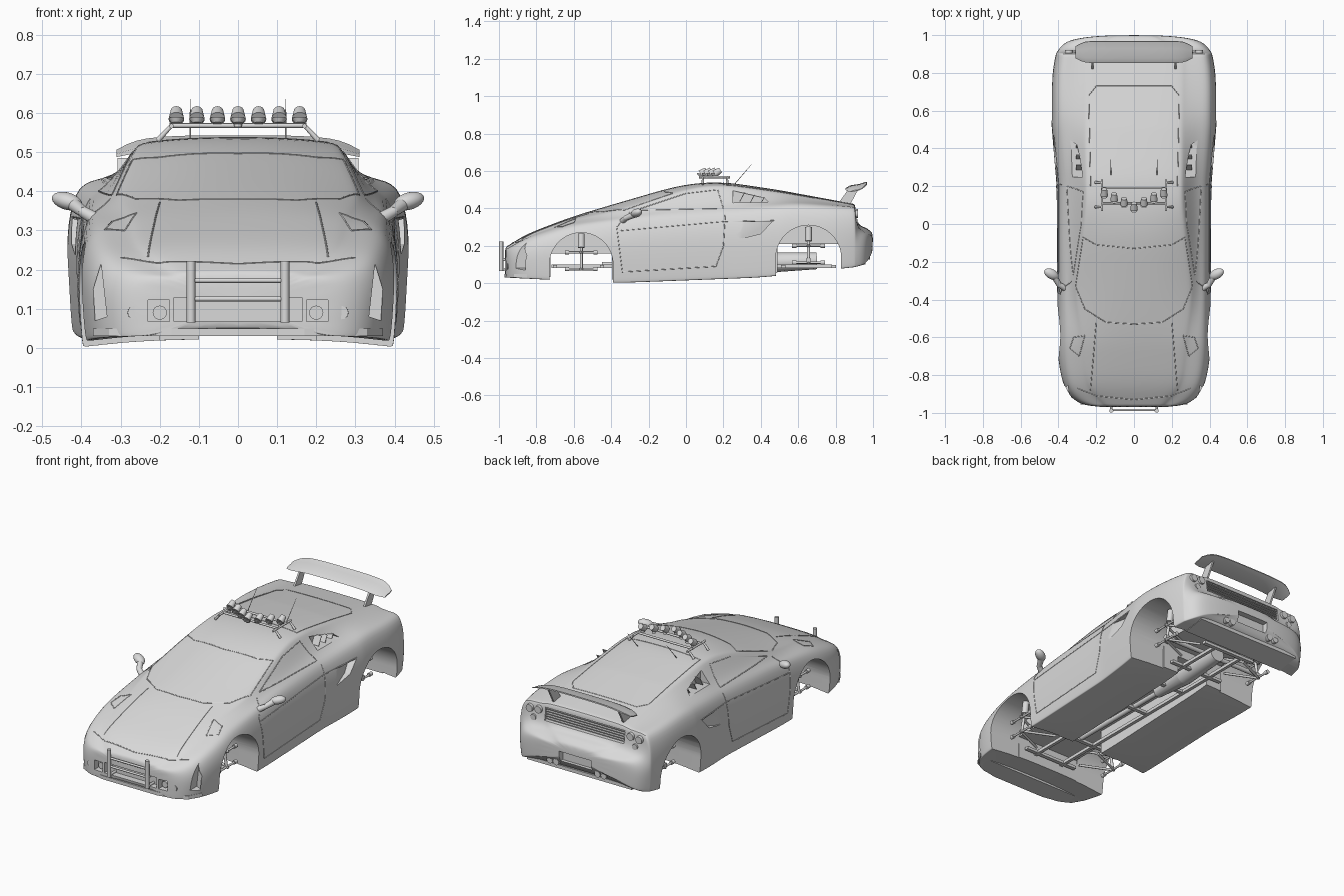
import bpy, bmesh, math
from mathutils import Vector, Matrix
from mathutils.bvhtree import BVHTree

cube = bpy.data.objects.get("Cube")
if cube:
    bpy.data.objects.remove(cube)

shade = (.7, .7, .7, 1)
grey = bpy.data.materials.new("light_grey")
grey.use_nodes = True
grey.diffuse_color = shade
grey.node_tree.nodes["Principled BSDF"].inputs["Base Color"].default_value = shade


def finish(name, bm, mirror=False):
    if mirror:
        geometry = bm.verts[:] + bm.edges[:] + bm.faces[:]
        for v in bmesh.ops.duplicate(bm, geom=geometry)["geom"]:
            if isinstance(v, bmesh.types.BMVert):
                v.co.x *= -1
    bm.normal_update()
    bmesh.ops.recalc_face_normals(bm, faces=bm.faces[:])
    mesh = bpy.data.meshes.new(name)
    bm.to_mesh(mesh)
    bm.free()
    mesh.materials.append(grey)
    ob = bpy.data.objects.new(name, mesh)
    bpy.context.collection.objects.link(ob)
    return ob


def activate(ob):
    bpy.ops.object.select_all(action="DESELECT")
    ob.select_set(True)
    bpy.context.view_layer.objects.active = ob


def smooth(ob):
    activate(ob)
    bpy.ops.object.shade_smooth_by_angle(angle=math.radians(32))
    return ob


def apply_modifier(ob, kind, **settings):
    activate(ob)
    modifier = ob.modifiers.new(kind, kind)
    for key, value in settings.items():
        setattr(modifier, key, value)
    bpy.ops.object.modifier_apply(modifier=modifier.name)


def box(name, centre, size, mirror=False, tilt=0):
    bm = bmesh.new()
    place = Matrix.Translation(centre) @ Matrix.Rotation(tilt, 4, "X") @ Matrix.Diagonal((*size, 1))
    bmesh.ops.create_cube(bm, size=1, matrix=place)
    return finish(name, bm, mirror)


def rods(name, parts, mirror=False):
    """Each part: start, end, start radius, end radius."""
    bm = bmesh.new()
    for start, end, radius, end_radius in parts:
        start, end = Vector(start), Vector(end)
        aim = (end - start).to_track_quat("Z", "Y").to_matrix().to_4x4()
        bmesh.ops.create_cone(bm, cap_ends=True, segments=16, radius1=radius, radius2=end_radius,
                              depth=(end - start).length,
                              matrix=Matrix.Translation((start + end) / 2) @ aim)
    return smooth(finish(name, bm, mirror))


def loft(name, rings, mirror=False):
    """Closed skin through matching rings of points."""
    bm = bmesh.new()
    rings = [[bm.verts.new(p) for p in ring] for ring in rings]
    for a, b in zip(rings, rings[1:]):
        for i in range(len(a)):
            bm.faces.new((a[i - 1], a[i], b[i], b[i - 1]))
    bm.faces.new(rings[0])
    bm.faces.new(rings[-1])
    return finish(name, bm, mirror)


def prism(name, outline, axis, low, high, mirror=False):
    """Outline in the plane across the axis, run from low to high."""
    return loft(name, [[p[:axis] + (d,) + p[axis:] for p in outline] for d in (low, high)], mirror)


# body shell: each guide line runs nose to tail
guides = {
    "bottom": [(-.97, .03), (-.38, 0), (.4, .03), (.9, .085), (.96, .1), (1, .17)],
    "width": [(-.97, .2), (-.955, .28), (-.92, .335), (-.85, .38), (-.7, .405), (.2, .41), (.52, .437),
              (.78, .437), (.9, .415), (.96, .375), (.985, .3), (1, .15)],
    "shoulder": [(-.97, .17), (-.85, .235), (-.6, .305), (-.2, .36), (.25, .39), (.6, .425),
                 (.905, .405), (.912, .29), (1, .25)],
    "edge": [(-.97, .14), (-.85, .25), (-.6, .27), (-.38, .305), (.1, .25), (.5, .25), (.9, .26), (1, .1)],
    "top": [(-.97, .19), (-.85, .265), (-.6, .36), (-.38, .427), (-.05, .522), (.1, .541),
            (.25, .536), (.5, .498), (.905, .423), (.912, .31), (.96, .3), (1, .267)],
    "crown": [(-.97, .004), (-.6, .014), (-.38, .04), (-.05, .03), (.1, .015), (1, .003)]}


def guide(name, y):
    for (a, u), (b, v) in zip(guides[name], guides[name][1:]):
        if y <= b:
            return u + (v - u) * (y - a) / (b - a)


def section(y):
    bottom, w, shoulder, edge, top, crown = (guide(name, y) for name in guides)
    sx, rise, brow = w * .94, shoulder - bottom, top - crown
    blend = .5 if y < -.45 else .17
    half = [(.6 * w, bottom + .017), (.95 * w, bottom), (.97 * w, bottom), (.98 * w, bottom + .01),
            (w, bottom + .4 * rise), (w, bottom + .72 * rise), (sx, shoulder),
            (sx + .4 * (edge - sx), shoulder + blend * (brow - shoulder)),
            (edge + .01, brow - .01), (edge, brow), (.55 * edge, top - .2 * crown)]
    left = [(x, y, z) for x, z in half]
    right = [(-x, y, z) for x, z in reversed(half)]
    return [(0, y, bottom + .02)] + left + [(0, y, top)] + right


stations = sorted({y for line in guides.values() for y, value in line})
body = loft("body_shell", [section(y) for y in stations])
apply_modifier(body, "SUBSURF", levels=2)
skin = BVHTree.FromObject(body, bpy.context.evaluated_depsgraph_get())


def arch(y, z, r):
    angles = [math.pi * i / 32 for i in range(33)]
    return [(y + r * math.cos(a), z + r * math.sin(a)) for a in angles] + [(y - r, -.1), (y + r, -.1)]


# openings cut from the shell
wheels = {"front": (-.56, .1, .17), "rear": (.655, .135, .175)}
cutters = [prism(end + "_arch_cut", arch(*place), 0, .2, .6, True) for end, place in wheels.items()]
scoop = [(.2, .26), (.3, .24), (.4, .265), (.46, .33), (.3, .325), (.22, .3)]
vent = [(.335, .08), (.365, .07), (.37, .15), (.35, .215)]
slit = [(.25, .43), (.44, .435), (.42, .455), (.25, .495)]
cutters += [
    box("tunnel_cut", (0, .06, .02), (.2, 1.5, .28)),
    box("front_bay_cut", (0, -.56, .04), (.41, .33, .24)),
    box("rear_bay_cut", (0, .66, .06), (.41, .34, .3)),
    box("grille_cut", (0, -.98, .098), (.33, .1, .06)),
    box("duct_cut", (.203, -.97, .095), (.055, .09, .055), True),
    box("rear_grille_cut", (0, .93, .36), (.5, .08, .07)),
    box("plate_recess_cut", (0, 1, .19), (.2, .07, .06)),
    prism("corner_vent_cut", vent, 1, -1, -.85, True),
    prism("quarter_slit_cut", slit, 0, .265, .5, True),
    loft("scoop_cut", [[(.48 - .22 * y, y, z) for y, z in scoop], [(.5, y, z) for y, z in scoop]], True)]
for cutter in cutters:
    apply_modifier(body, "BOOLEAN", operation="DIFFERENCE", solver="EXACT", object=cutter)
    bpy.data.objects.remove(cutter)
smooth(body)


def seam(name, points, axis):
    """Thin raised line laid on the skin, seen along the axis."""
    curve = bpy.data.curves.new(name, "CURVE")
    curve.dimensions, curve.bevel_depth, curve.bevel_resolution = "3D", .0022, 1
    hits = []
    for p, q in zip(points, points[1:]):
        for i in range(25):
            origin = [a + (b - a) * i / 24 for a, b in zip(p, q)]
            origin.insert(axis, 2)
            aim = Vector((0, 0, 0))
            aim[axis] = -1
            hit = skin.ray_cast(Vector(origin), aim)[0]
            if hit:
                hits.append(hit)
    for side in (1, -1):
        spline = curve.splines.new("POLY")
        spline.points.add(len(hits) - 1)
        for point, hit in zip(spline.points, hits):
            point.co = (hit.x * side, hit.y, hit.z, 1)
    curve.materials.append(grey)
    ob = bpy.data.objects.new(name, curve)
    bpy.context.collection.objects.link(ob)
    activate(ob)
    bpy.ops.object.convert(target="MESH")


# panel lines
seam("door_line", [(-.3, .38), (-.37, .3), (-.34, .06), (.16, .09), (.2, .2), (.21, .38)], 0)
seam("side_window_line", [(-.27, .39), (.2, .4), (.17, .5), (0, .48), (-.27, .39)], 0)
seam("waist_line", [(-.36, .28), (.2, .33), (.47, .335)], 0)
seam("windscreen_line", [(0, -.53), (.15, -.52), (.26, -.45), (.31, -.33), (.27, -.07), (.2, -.11), (0, -.13)], 2)
seam("bonnet_line", [(.2, -.52), (.23, -.88)], 2)
seam("nose_line", [(0, -.93), (.2, -.91), (.3, -.87)], 2)
seam("headlight_line", [(.26, -.59), (.32, -.6), (.34, -.66), (.29, -.7), (.26, -.59)], 2)
seam("engine_cover_line", [(0, .2), (.23, .2), (.24, .68), (.2, .73), (0, .73)], 2)

# stepped side louvres
for i in range(3):
    size = (.045, .004, .055 - .012 * i)
    box(f"louvre_{i + 1}", (.285, .3 + .055 * i, .46 - .008 * i), size, True, -.5)

# rear wing with drooping, tapered ends
blade = [(-.055, -.008), (-.02, -.004), (.03, .006), (.06, .02), (.058, .026), (.02, .014), (-.03, .006)]
wing = []
for i in range(-12, 13):
    end = abs(i) / 12
    taper = 1 - .45 * max(0, end * 4 - 3) ** 2
    wing.append([(.31 * i / 12, .908 + y * taper, .517 - .025 * end ** 4 + z * taper) for y, z in blade])
smooth(loft("rear_wing", wing))
prism("wing_strut", [(.82, .435), (.88, .425), (.93, .518), (.875, .512)], 0, .215, .225, True)

# rear face
for i in range(5):
    box(f"rear_slat_{i + 1}", (0, .897, .332 + .014 * i), (.5, .014, .005))
lamps = [(.29, .375, .024), (.345, .37, .024), (.32, .325, .019)]
rods("rear_lamp", [((x, .88, z), (x, .92, z), r, r * .85) for x, z, r in lamps], True)
rods("exhaust_pipe", [((x, .85, .145), (x, .985, .145), .016, .018) for x in (.13, .17)], True)
prism("rear_diffuser", [(.83, .08), (.96, .1), (.96, .12), (.83, .1)], 0, -.33, .33)

# front face
rods("fog_lamp", [((.265, -.92, .09), (.265, -.955, .09), .019, .017)], True)
rods("duct_lamp", [((.2, -.9, .09), (.2, -.945, .09), .018, .018)], True)
lip = [(.37, -.85), (.33, -.92), (.27, -.95), (.17, -.97)]
prism("front_lip", lip + [(-x, y) for x, y in reversed(lip)], 2, .03, .05)
rods("bull_bar_post", [((.12, -.988, .065), (.12, -.988, .222), .011, .011)] +
     [((.12, -.988, z), (.12, -.9, z), .007, .007) for z in (.075, .125)], True)
rods("bull_bar_rail", [((-.12, -.985, z), (.12, -.985, z), .006, .006) for z in (.125, .172)])

# mirrors
bm = bmesh.new()
turn = Matrix.Translation((.437, -.265, .375)) @ Matrix.Rotation(.5, 4, "Z") @ Matrix.Rotation(-.25, 4, "Y")
bmesh.ops.create_uvsphere(bm, u_segments=20, v_segments=12, radius=1,
                          matrix=turn @ Matrix.Diagonal((.043, .026, .022, 1)))
smooth(finish("mirror_head", bm, True))
rods("mirror_arm", [((.365, -.34, .33), (.4, -.32, .35), .017, .014),
                    ((.395, -.325, .347), (.425, -.27, .37), .014, .018)], True)

# roof lamp rack and aerials
rods("roof_rack_bar", [((-.175, y, .568), (.175, y, .568), .006, .006) for y in (.11, .19)])
rods("roof_rack_side", [((.17, .07, .567), (.17, .235, .567), .006, .006)] +
     [((.17, y, .568), (.205, y, .53), .005, .007) for y in (.09, .22)], True)
for i in range(-3, 4):
    x, y = i * .0525, .09 + abs(i) * .025
    rim = (x, y - .012, .585)
    rods(f"roof_lamp_{i + 4}", [((x, y - .015, .574), rim, .012, .02), (rim, (x, y + .02, .605), .02, .015),
                                ((x, y, .565), (x, y, .59), .01, .008)])
rods("aerial", [((.122, .26, .53), (.122, .35, .635), .002, .001)], True)

# suspension
for end, (y, z, r) in wheels.items():
    low, high = z - .025, z + .065
    parts = [((.32, y, low), (.3, y, z + .1), .008, .008),
             ((.3, y, z + .09), (.29, y, z + .165), .018, .018)]
    for h in (low, high):
        for side in (1, -1):
            parts += [((.33, y, h), (.15, y + side * .08, h), .007, .007),
                      ((.32, y, h), (.32, y + side * .075, h), .006, .006),
                      ((.32, y + side * .065, h), (.32, y + side * .088, h), .011, .011)]
    rods(end + "_suspension", parts, True)

# underbody frame and drivetrain
box("frame_rail", (.09, .03, .09), (.018, 1.5, .018), True)
for i, y in enumerate((-.7, -.45, 0, .3, .52, .79)):
    box(f"cross_member_{i + 1}", (0, y, .09), (.34, .022, .016))
rods("drive_shaft", [((0, -.45, .1), (0, .25, .1), .014, .014), ((0, .2, .1), (0, .42, .11), .03, .055),
                     ((0, .42, .11), (0, .7, .12), .055, .045)])
rods("rear_axle", [((0, .655, .125), (.33, .655, .125), .013, .013)], True)
